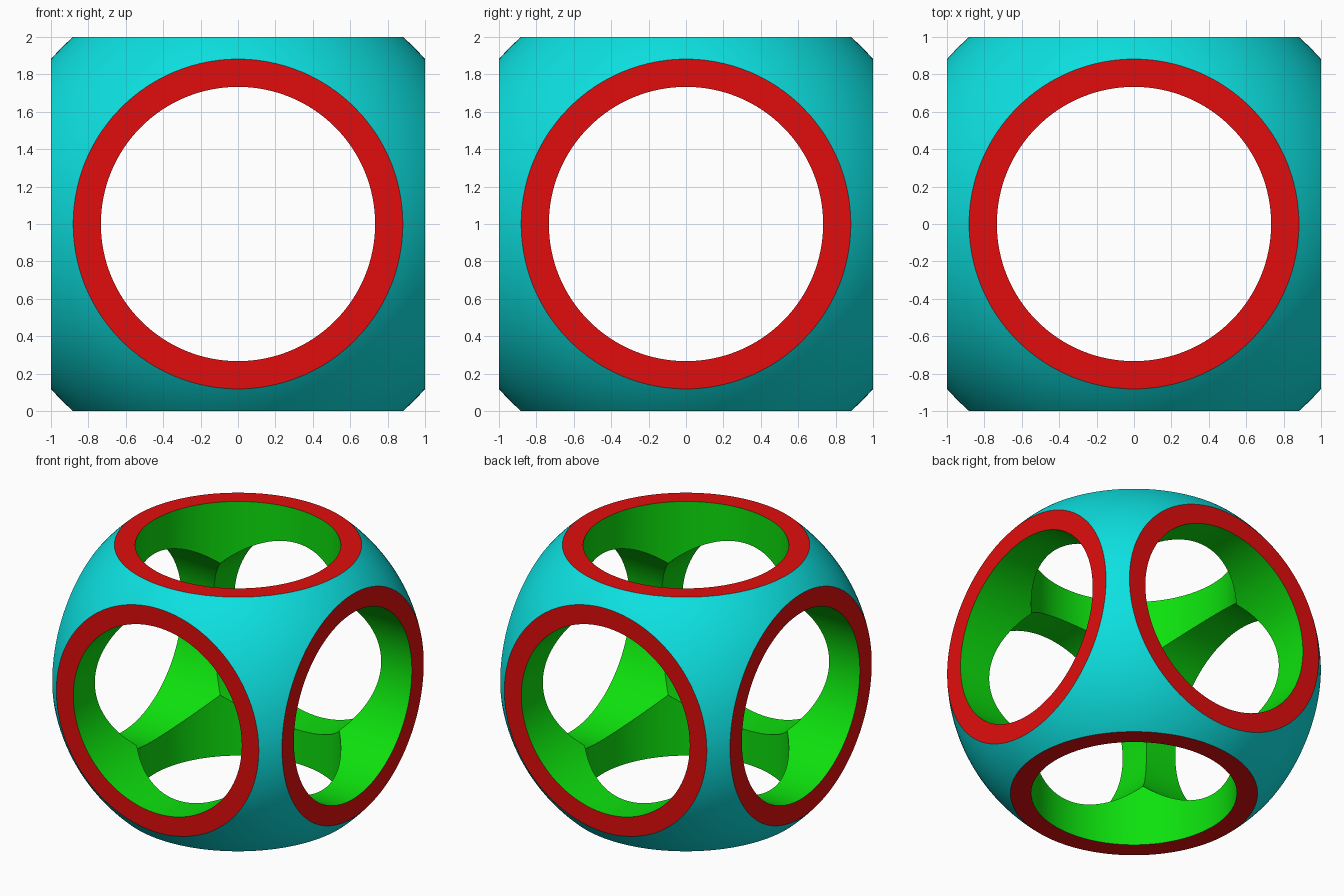
import bpy
import math

SPHERE_R = 4 / 3
BORE_R = 0.7333
CENTRE = (0, 0, 1)

default = bpy.data.objects.get("Cube")
if default:
    bpy.data.objects.remove(default, do_unlink=True)


def make_material(name, color):
    mat = bpy.data.materials.new(name)
    mat.use_nodes = True
    mat.diffuse_color = color
    mat.node_tree.nodes["Principled BSDF"].inputs["Base Color"].default_value = color
    return mat


def apply_boolean(target, cutter, operation):
    bpy.context.view_layer.objects.active = target
    mod = target.modifiers.new(operation.title(), 'BOOLEAN')
    mod.operation = operation
    mod.solver = 'EXACT'
    mod.object = cutter
    bpy.ops.object.modifier_apply(modifier=mod.name)
    bpy.data.objects.remove(cutter, do_unlink=True)


# Rounded body: a sphere trimmed flat on six sides
bpy.ops.mesh.primitive_uv_sphere_add(segments=128, ring_count=96, radius=SPHERE_R, location=CENTRE)
shell = bpy.context.object
shell.name = "hollow_rounded_cube"
bpy.ops.mesh.primitive_cube_add(size=2, location=CENTRE)
trim = bpy.context.object
trim.name = "trim_box"
apply_boolean(shell, trim, 'INTERSECT')

# Round bores along the three axes
right = math.pi / 2
for axis, rotation in (("z", (0, 0, 0)), ("x", (0, right, 0)), ("y", (right, 0, 0))):
    bpy.ops.mesh.primitive_cylinder_add(vertices=128, radius=BORE_R, depth=4,
                                        location=CENTRE, rotation=rotation)
    bore = bpy.context.object
    bore.name = "bore_" + axis
    apply_boolean(shell, bore, 'DIFFERENCE')

# Colours: outer skin, flat rims, bore walls
mesh = shell.data
mesh.materials.clear()
mesh.materials.append(make_material("cyan skin", (0.004, 0.75, 0.75, 1)))
mesh.materials.append(make_material("red rim", (0.75, 0.004, 0.004, 1)))
mesh.materials.append(make_material("green bore", (0.004, 0.75, 0.004, 1)))
for face in mesh.polygons:
    # Mesh coordinates are local, centred on the body
    if max(abs(c) for c in face.center) > 0.999 and max(abs(n) for n in face.normal) > 0.99:
        face.material_index = 1
    elif face.center.length > 1.29:
        face.material_index = 0
    else:
        face.material_index = 2

# Smooth curved surfaces, keep the rims crisp
bpy.ops.object.select_all(action='DESELECT')
shell.select_set(True)
bpy.context.view_layer.objects.active = shell
bpy.ops.object.shade_smooth_by_angle(angle=math.radians(30))
